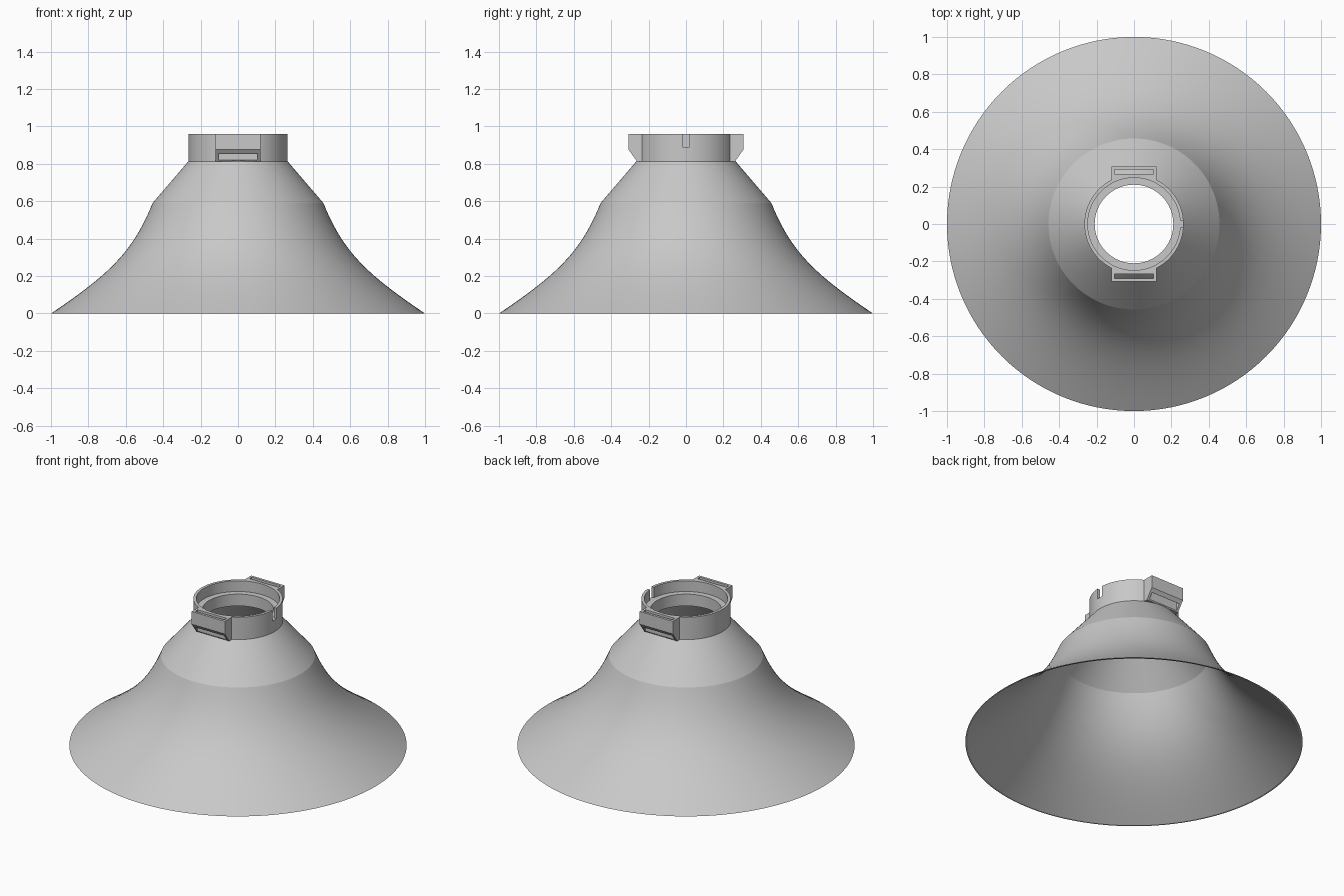
import bpy, bmesh, math
from mathutils import Vector
from mathutils.geometry import interpolate_bezier

SEG = 128
TOP, BASE, LEDGE = 0.96, 0.813, 0.89   # collar heights
R_OUT, R_BORE, R_HOLE = 0.265, 0.247, 0.21
WALL = 0.012

cube = bpy.data.objects.get("Cube")
if cube:
    bpy.data.objects.remove(cube, do_unlink=True)

grey = bpy.data.materials.new("light_grey_plastic")
grey.use_nodes = True
colour = (0.58, 0.58, 0.58, 1)
grey.diffuse_color = colour
grey.node_tree.nodes["Principled BSDF"].inputs["Base Color"].default_value = colour


def make(name, bm):
    bmesh.ops.recalc_face_normals(bm, faces=bm.faces)
    mesh = bpy.data.meshes.new(name)
    bm.to_mesh(mesh)
    bm.free()
    mesh.materials.append(grey)
    obj = bpy.data.objects.new(name, mesh)
    bpy.context.collection.objects.link(obj)
    return obj


def lathe(name, profile):
    """Spin a closed (radius, height) loop around z."""
    bm = bmesh.new()
    rings = []
    for i in range(SEG):
        a = math.tau * i / SEG
        rings.append([bm.verts.new((r * math.cos(a), r * math.sin(a), z)) for r, z in profile])
    n = len(profile)
    for i in range(SEG):
        a, b = rings[i], rings[(i + 1) % SEG]
        for j in range(n):
            k = (j + 1) % n
            bm.faces.new((a[j], b[j], b[k], a[k]))
    return make(name, bm)


def prism(name, outline, depth, axis):
    """Extrude a flat outline of 3D points along an axis."""
    bm = bmesh.new()
    face = bm.faces.new([bm.verts.new(p) for p in outline])
    new = bmesh.ops.extrude_face_region(bm, geom=[face])["geom"]
    moved = [v for v in new if isinstance(v, bmesh.types.BMVert)]
    bmesh.ops.translate(bm, verts=moved, vec=Vector(axis) * depth)
    return make(name, bm)


def box(name, x0, x1, y0, y1, z0, z1):
    return prism(name, [(x0, y0, z0), (x1, y0, z0), (x1, y1, z0), (x0, y1, z0)], z1 - z0, (0, 0, 1))


def disc(name, r, z0, z1):
    angles = [math.tau * i / SEG for i in range(SEG)]
    return prism(name, [(r * math.cos(a), r * math.sin(a), z0) for a in angles], z1 - z0, (0, 0, 1))


def select(obj):
    bpy.ops.object.select_all(action='DESELECT')
    obj.select_set(True)
    bpy.context.view_layer.objects.active = obj


def combine(target, tool, operation):
    """Apply a boolean and discard the tool."""
    tool.hide_render = True
    mod = target.modifiers.new("boolean", 'BOOLEAN')
    mod.operation, mod.solver, mod.object = operation, 'EXACT', tool
    select(target)
    bpy.ops.object.modifier_apply(modifier=mod.name)
    bpy.data.objects.remove(tool, do_unlink=True)


# Flared shade: curved skirt, crease, then a straight cone, with a thin wall
flare = [Vector(p) for p in ((1, 0, 0), (0.68, 0, 0.215), (0.56, 0, 0.335), (0.457, 0, 0.59))]
outer = [(p.x, p.z) for p in interpolate_bezier(*flare, 24)] + [(R_OUT - 0.001, BASE + 0.002)]
inner = [(r - WALL, z) for r, z in reversed(outer)]
shade = lathe("flared_shade", outer + inner)

# Collar with a lug at front and back
collar = disc("collar", R_OUT, BASE, TOP)
for side in (-1, 1):
    section = [(0.15, BASE), (0.262, BASE), (0.308, 0.877), (0.308, TOP), (0.15, TOP)]
    lug = prism("lug", [(-0.12, side * y, z) for y, z in section], 0.24, (1, 0, 0))
    combine(collar, lug, 'UNION')

# Stepped bore, strap slots and key notch
combine(collar, disc("bore_cutter", R_BORE, LEDGE, 1.1), 'DIFFERENCE')
combine(collar, disc("hole_cutter", R_HOLE, 0.7, 1.1), 'DIFFERENCE')
for side in (-1, 1):
    y0, y1 = sorted((side * 0.267, side * 0.292))
    combine(collar, box("slot_cutter", -0.105, 0.105, y0, y1, 0.7, 1.1), 'DIFFERENCE')
combine(collar, box("notch_cutter", 0.22, 0.3, -0.02, 0.02, LEDGE, 1.1), 'DIFFERENCE')

# Smooth shading that keeps the crease and rims sharp
for obj in (shade, collar):
    select(obj)
    bpy.ops.object.shade_smooth_by_angle(angle=math.radians(10))
